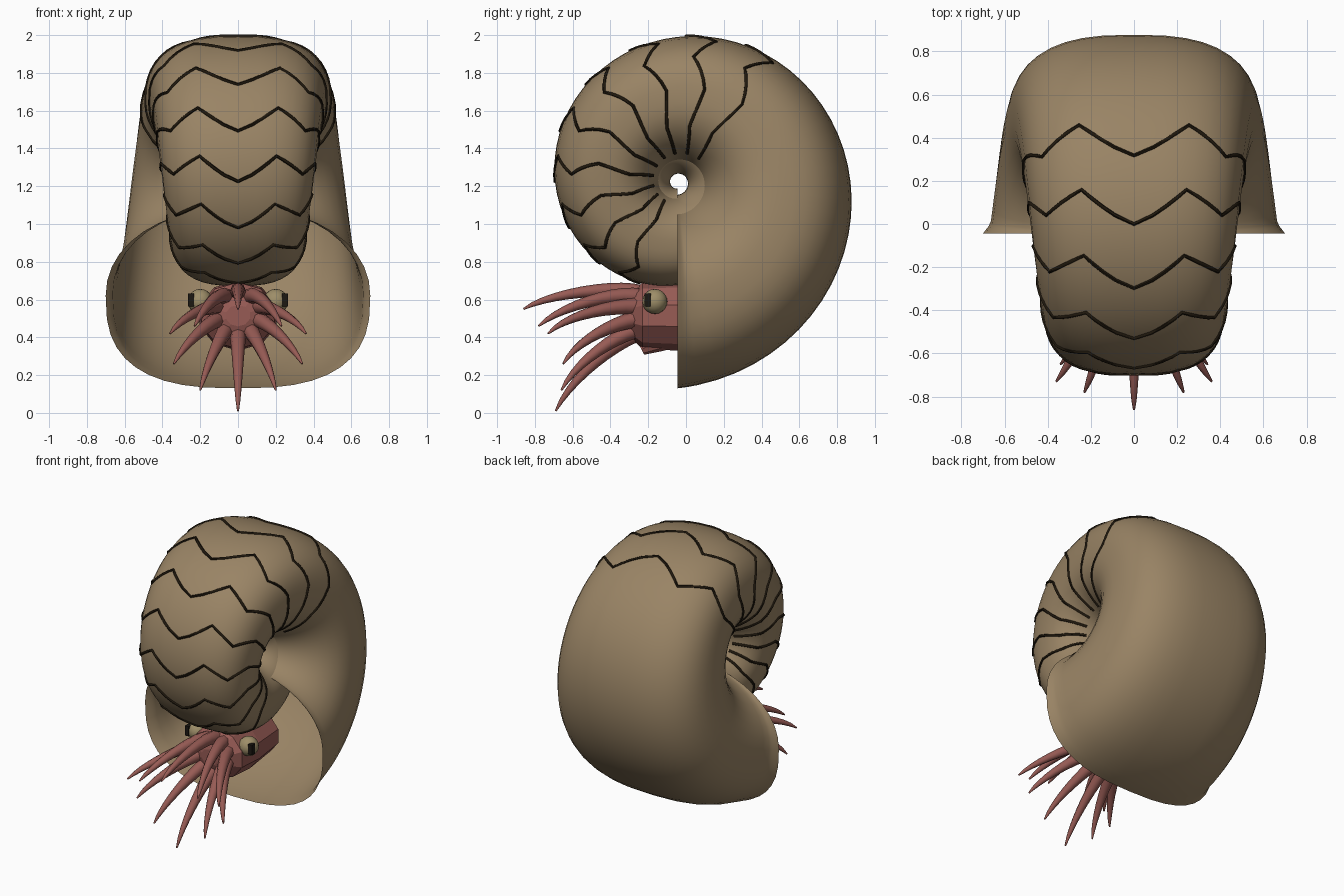
import bpy, bmesh, math
from mathutils import Vector

if "Cube" in bpy.data.objects:
    bpy.data.objects.remove(bpy.data.objects["Cube"])


def material(name, rgb):
    m = bpy.data.materials.new(name)
    m.use_nodes = True
    m.diffuse_color = (*rgb, 1)
    bsdf = next(n for n in m.node_tree.nodes if n.type == 'BSDF_PRINCIPLED')
    bsdf.inputs["Base Color"].default_value = (*rgb, 1)
    return m


SHELL = material("shell_brown", (0.32, 0.23, 0.13))
LINE = material("suture_dark", (0.014, 0.009, 0.004))
FLESH = material("flesh_red", (0.31, 0.105, 0.09))
EYE = material("eye_gold", (0.34, 0.27, 0.14))
PUPIL = material("pupil_black", (0.012, 0.009, 0.006))


def finish(bm, name, mat, smooth=None):
    bmesh.ops.recalc_face_normals(bm, faces=bm.faces)
    me = bpy.data.meshes.new(name)
    bm.to_mesh(me)
    bm.free()
    me.materials.append(mat)
    ob = bpy.data.objects.new(name, me)
    bpy.context.collection.objects.link(ob)
    if smooth:
        bpy.ops.object.select_all(action='DESELECT')
        ob.select_set(True)
        bpy.context.view_layer.objects.active = ob
        bpy.ops.object.shade_smooth_by_angle(angle=math.radians(smooth))
    return ob


def loft(name, rings, mat, smooth=None, cap_start=False, cap_end=True):
    """Bridge closed rings of points into a skin."""
    bm = bmesh.new()
    vs = [[bm.verts.new(p) for p in ring] for ring in rings]
    n = len(vs[0])
    for a, b in zip(vs, vs[1:]):
        for i in range(n):
            j = (i + 1) % n
            bm.faces.new((a[i], a[j], b[j], b[i]))
    if cap_start:
        bm.faces.new(vs[0])
    if cap_end:
        bm.faces.new(vs[-1])
    return finish(bm, name, mat, smooth)


def tube(name, path, radii, mat, sides, smooth):
    """Sweep a circle of varying radius along a path."""
    rings = []
    normal = None
    for i, p in enumerate(path):
        d = (path[min(i + 1, len(path) - 1)] - path[max(i - 1, 0)]).normalized()
        if normal is None:
            normal = d.orthogonal()
        normal = (normal - d * normal.dot(d)).normalized()
        side = d.cross(normal)
        angles = [math.tau * k / sides for k in range(sides)]
        rings.append([p + (normal * math.cos(a) + side * math.sin(a)) * radii[i] for a in angles])
    return loft(name, rings, mat, smooth, cap_start=True)


# Logarithmic spiral shell: turn is the angle back from the mouth
def power(v, e):
    return math.copysign(abs(v) ** e, v)


def shell_point(turn, phi):
    c, s = math.cos(phi), math.sin(phi)
    e, depth = (0.74, 0.45) if c > 0 else (0.95, 0.43)
    size = 1.09 * 0.5 ** (turn / math.tau)
    rho = size * (0.55 + depth * power(c, e))
    flare = 1 + 0.045 * max(0, 1 - turn / 0.08)
    x = size * 0.615 * power(s, e) * flare
    a = turn - math.pi / 2
    return Vector((x, -0.045 + rho * math.cos(a), 1.22 + rho * math.sin(a)))


SIDES, STEPS = 40, 128
turns = [0, 0.03, 0.06] + [2 * math.tau * i / STEPS for i in range(1, STEPS + 1)]
loft("shell", [[shell_point(t, math.tau * k / SIDES) for k in range(SIDES)] for t in turns],
     SHELL, smooth=50)

# Zigzag suture lines: (angle around section, shift toward the mouth) in degrees
zigzag = [(0, 0), (23, 12), (53, 4), (83, 13), (111, 9), (143, 15)]
half = []
for (p0, s0), (p1, s1) in zip(zigzag, zigzag[1:]):
    half += [(p0 + (p1 - p0) * i / 4, s0 + (s1 - s0) * i / 4) for i in range(4)]
half.append(zigzag[-1])
full = [(-p, s) for p, s in reversed(half[1:])] + half
for k in range(9):
    mid = 153.5 + 23.2 * k
    path = [shell_point(math.radians(mid - s), math.radians(p)) for p, s in full]
    tube(f"suture_line_{k + 1}", path, [0.009] * len(path), LINE, 6, 60)

# Head: faceted barrel tapering toward the mouth
head = []
for y, r in [(0.2, 0.17), (-0.05, 0.195), (-0.23, 0.185), (-0.3, 0.12), (-0.32, 0.06)]:
    angles = [math.tau * (i + 0.5) / 10 for i in range(10)]
    head.append([Vector((1.1 * r * math.cos(a), y, 0.515 + 0.95 * r * math.sin(a))) for a in angles])
loft("head", head, FLESH, cap_start=True)

# Funnel under the head
tube("funnel", [Vector((0, -0.08, 0.4)), Vector((0, -0.16, 0.37)), Vector((0, -0.235, 0.335))],
     [0.06, 0.05, 0.03], FLESH, 8, 40)


# Tentacles: ten tapering arms around the mouth
def tentacle(name, ring_angle, tip):
    out = Vector((math.sin(ring_angle), 0, math.cos(ring_angle)))
    base = Vector((0, -0.24, 0.53)) + out * 0.1
    tip = Vector(tip)
    p1 = base + Vector((0, -0.13, 0.0)) + out * 0.05
    p2 = base.lerp(tip, 0.72) + Vector((0, -0.04, 0.06))
    path, radii = [], []
    for i in range(11):
        t = i / 10
        u = 1 - t
        path.append(base * u ** 3 + p1 * 3 * u * u * t + p2 * 3 * u * t * t + tip * t ** 3)
        radii.append(0.042 * (1 - t) ** 0.75 + 0.005)
    tube(name, path, radii, FLESH, 8, 50)


tips = [(0, -0.86, 0.55), (0.23, -0.78, 0.46), (0.36, -0.73, 0.42),
        (0.34, -0.65, 0.26), (0.2, -0.66, 0.12), (0, -0.69, 0.01)]
for i, (x, y, z) in enumerate(tips):
    a = math.pi * i / 5
    if x == 0:
        tentacle(f"tentacle_{i + 1}_middle", a, (x, y, z))
    else:
        tentacle(f"tentacle_{i + 1}_left", a, (x, y, z))
        tentacle(f"tentacle_{i + 1}_right", -a, (-x, y, z))

# Eyes with slit pupils
for side, label in ((1, "left"), (-1, "right")):
    bm = bmesh.new()
    bmesh.ops.create_uvsphere(bm, u_segments=16, v_segments=10, radius=0.066)
    for v in bm.verts:
        v.co += Vector((side * 0.2, -0.165, 0.59))
    finish(bm, f"eye_{label}", EYE, 60)
    bm = bmesh.new()
    bmesh.ops.create_cube(bm, size=1)
    for v in bm.verts:
        v.co = Vector((v.co.x * 0.03 + side * 0.249, v.co.y * 0.036 - 0.202, v.co.z * 0.07 + 0.597))
    finish(bm, f"pupil_{label}", PUPIL)
